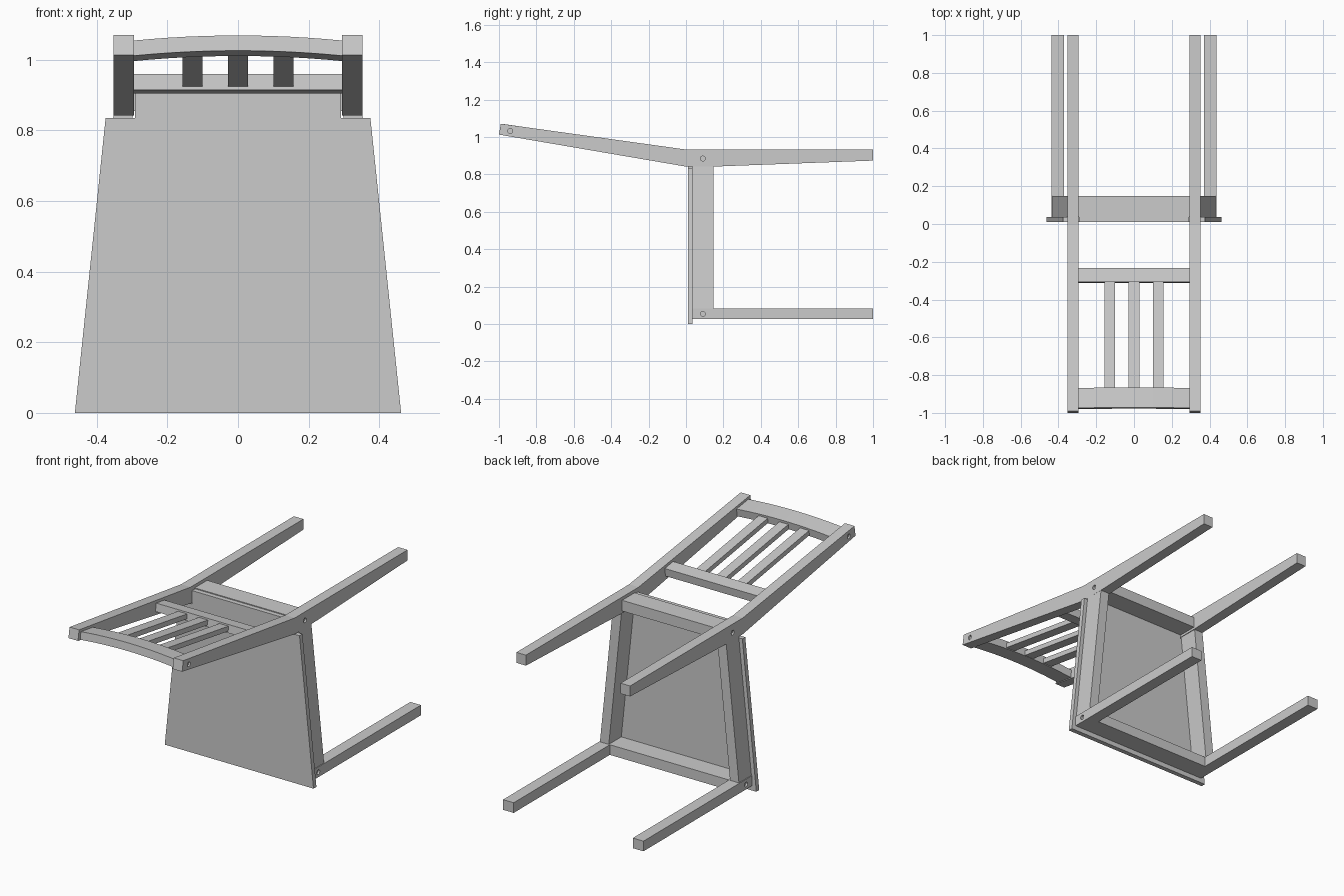
import bpy, bmesh, math
from mathutils import Vector

if "Cube" in bpy.data.objects:
    bpy.data.objects.remove(bpy.data.objects["Cube"])


def prism(name, pts, axis, lo, hi, mirror=False):
    """Extrude a 2D outline: axis 'x' takes (y, z) points, axis 'y' takes (x, z) points."""
    def place(p, d):
        return (d, p[0], p[1]) if axis == 'x' else (p[0], d, p[1])
    bm = bmesh.new()
    a = [bm.verts.new(place(p, lo)) for p in pts]
    b = [bm.verts.new(place(p, hi)) for p in pts]
    n = len(pts)
    bm.faces.new(a)
    bm.faces.new(b[::-1])
    for i in range(n):
        j = (i + 1) % n
        bm.faces.new((a[i], b[i], b[j], a[j]))
    bmesh.ops.recalc_face_normals(bm, faces=bm.faces)
    me = bpy.data.meshes.new(name)
    bm.to_mesh(me)
    bm.free()
    ob = bpy.data.objects.new(name, me)
    bpy.context.collection.objects.link(ob)
    if mirror:
        ob.modifiers.new("mirror", 'MIRROR').use_mirror_merge = False
    return ob


def bolt_recess(ob, x, y, z):
    """Sink a shallow round bolt hole into the outer face of a leg."""
    bpy.ops.mesh.primitive_cylinder_add(vertices=20, radius=0.013, depth=0.03,
                                        location=(x, y, z), rotation=(0, math.pi / 2, 0))
    cut = bpy.context.object
    cut.name = "bolt_hole_cutter"
    cut.hide_render = True
    cut.hide_set(True)
    m = ob.modifiers.new("bolt_hole", 'BOOLEAN')
    m.operation = 'DIFFERENCE'
    m.solver = 'EXACT'
    m.object = cut
    ob.modifiers.move(len(ob.modifiers) - 1, 0)


LEG_IN, LEG_OUT = 0.294, 0.353

# Seat board, notched around the back legs
right = [(0.462, 0), (0.375, 0.835), (0.292, 0.835), (0.292, 0.91)]
prism("seat", right + [(-x, z) for x, z in reversed(right)], 'y', 0.01, 0.036)

# Back legs that carry on as the backrest posts
post = prism("back_leg", [(-1.0, 1.013), (-0.99, 1.071), (0, 0.933), (1.0, 0.933),
                          (1.0, 0.874), (0.147, 0.842), (0, 0.842)],
             'x', LEG_IN, LEG_OUT, True)
bolt_recess(post, LEG_OUT + 0.005, 0.09, 0.885)
bolt_recess(post, LEG_OUT + 0.005, -0.94, 1.032)

# Front legs
leg = prism("front_leg", [(0.036, 0.027), (1.0, 0.027), (1.0, 0.084), (0.036, 0.084)],
            'x', 0.37, 0.436, True)
bolt_recess(leg, 0.441, 0.09, 0.055)

# Aprons under the seat
prism("side_apron", [(0.432, 0.08), (0.352, 0.85), (0.297, 0.85), (0.377, 0.08)],
      'y', 0.036, 0.147, True)
prism("front_apron", [(-0.375, 0.027), (0.375, 0.027), (0.375, 0.084), (-0.375, 0.084)],
      'y', 0.036, 0.147)
prism("back_apron", [(-0.296, 0.855), (0.296, 0.855), (0.296, 0.915), (-0.296, 0.915)],
      'y', 0.036, 0.147)

# Lower backrest rail
prism("lower_back_rail", [(-0.312, 0.915), (-0.306, 0.96), (-0.232, 0.949), (-0.238, 0.904)],
      'x', -0.296, 0.296)

# Top backrest rail, bowed and sheared to the slope of the posts
N = 12
xs = [-0.296 + 0.592 * i / N for i in range(N + 1)]
bow = [0.0145 * (1 - (x / 0.296) ** 2) for x in xs]
arc = [(x, 0.997 + 0.0145 + b) for x, b in zip(xs, bow)]
arc += [(x, z + 0.043) for x, z in reversed(arc)]
rail = prism("top_back_rail", arc, 'y', -0.98, -0.872)
for v in rail.data.vertices:
    v.co.z -= 0.14 * (v.co.y + 0.98)
    v.co.y += 0.14 * (v.co.z - 1.01)

# Three backrest slats
for i in (-1, 0, 1):
    x = 0.1285 * i
    prism("back_slat", [(-0.29, 0.921), (-0.29, 0.949), (-0.89, 1.043), (-0.89, 1.015)],
          'x', x - 0.028, x + 0.028)
